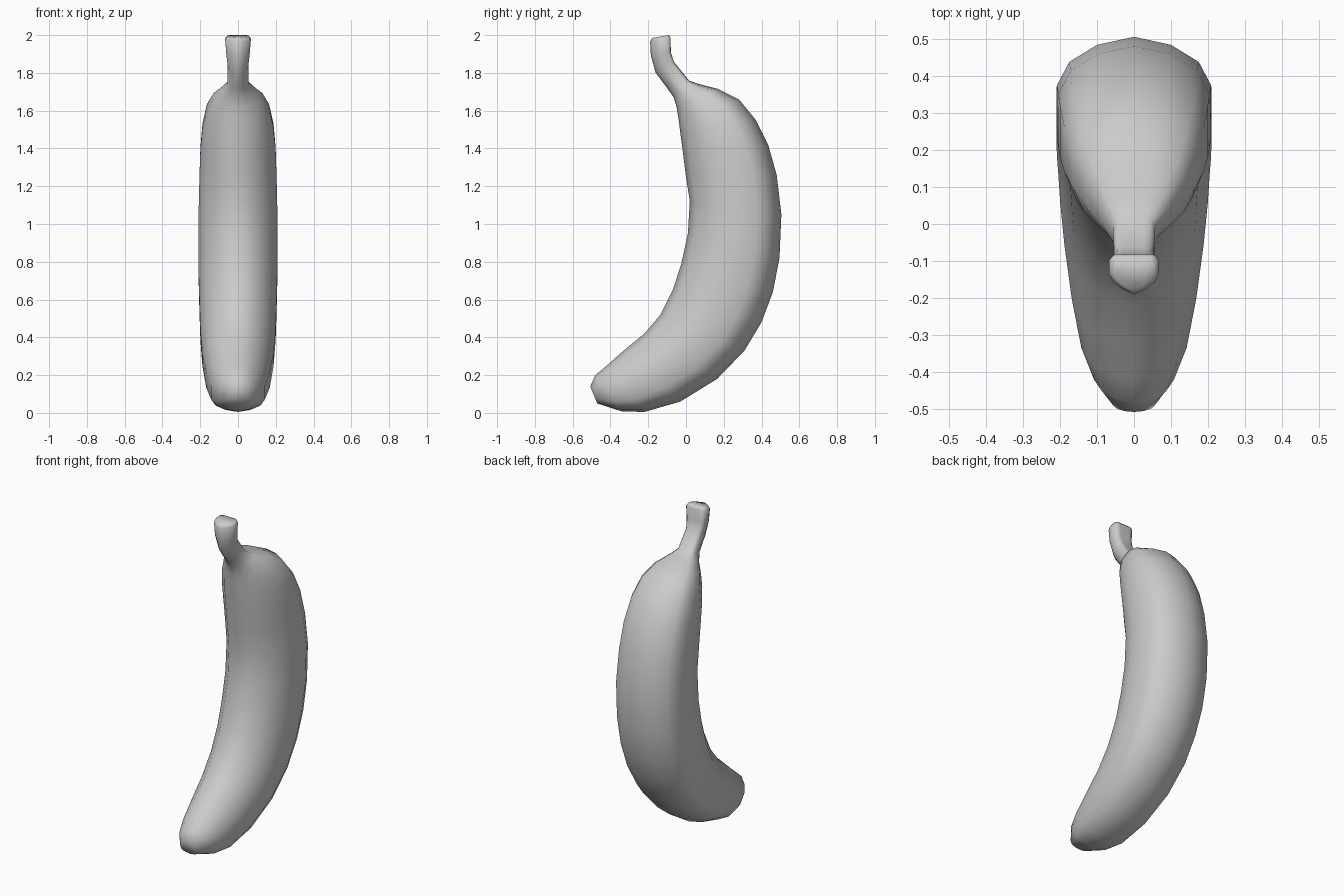
import bpy, bmesh
from mathutils import Vector

# Stations down the fruit: inner y, z, outer y, z, half width
stations = [
    (-.180, 1.985, -.090, 2.00, .056), (-.190, 1.965, -.082, 1.985, .068),
    (-.186, 1.89, -.080, 1.91, .062), (-.160, 1.80, -.065, 1.86, .054),
    (-.100, 1.72, .015, 1.76, .056), (-.065, 1.67, .065, 1.742, .085),
    (-.050, 1.62, .170, 1.715, .130), (-.040, 1.56, .280, 1.66, .165),
    (-.030, 1.48, .370, 1.55, .188), (-.015, 1.37, .435, 1.42, .199),
    (.000, 1.25, .480, 1.26, .204), (.020, 1.12, .505, 1.05, .208),
    (.010, .95, .495, .82, .209), (-.025, .79, .460, .64, .208),
    (-.070, .65, .400, .48, .204), (-.135, .52, .310, .33, .199),
    (-.220, .42, .165, .18, .188), (-.330, .33, -.030, .06, .168),
    (-.420, .25, -.220, .005, .142), (-.480, .20, -.340, .008, .108),
    (-.507, .14, -.470, .05, .055),
]
# Half cross-sections (width fraction, inner-to-outer fraction)
body = [(0, 1), (.48, .955), (.84, .86), (1, .73), (1, .43), (.82, .23), (.48, .07), (0, 0)]
stem = [(0, 1), (.45, 1), (.8, .99), (1, .85), (1, .52), (.8, .3), (.42, .12), (0, 0)]

bm = bmesh.new()
rings = []
for i, (iy, iz, oy, oz, w) in enumerate(stations):
    k = min(max((i - 3) / 4, 0), 1)
    half = [(a[0] + (b[0] - a[0]) * k, a[1] + (b[1] - a[1]) * k) for a, b in zip(stem, body)]
    outline = half + [(-x, t) for x, t in half[-2:0:-1]]
    inner, outer = Vector((0, iy, iz)), Vector((0, oy, oz))
    rings.append([bm.verts.new(inner.lerp(outer, t) + Vector((x * w, 0, 0))) for x, t in outline])

# Skin between rings and close both ends
n = len(rings[0])
for a, b in zip(rings, rings[1:]):
    for j in range(n):
        bm.faces.new((a[j], a[(j + 1) % n], b[(j + 1) % n], b[j]))
bm.faces.new(rings[0])
bm.faces.new(rings[-1])
bmesh.ops.recalc_face_normals(bm, faces=bm.faces)
for f in bm.faces:
    f.smooth = True

mesh = bpy.data.meshes.new("banana")
bm.to_mesh(mesh)
bm.free()
banana = bpy.data.objects.new("banana", mesh)
bpy.context.collection.objects.link(banana)
